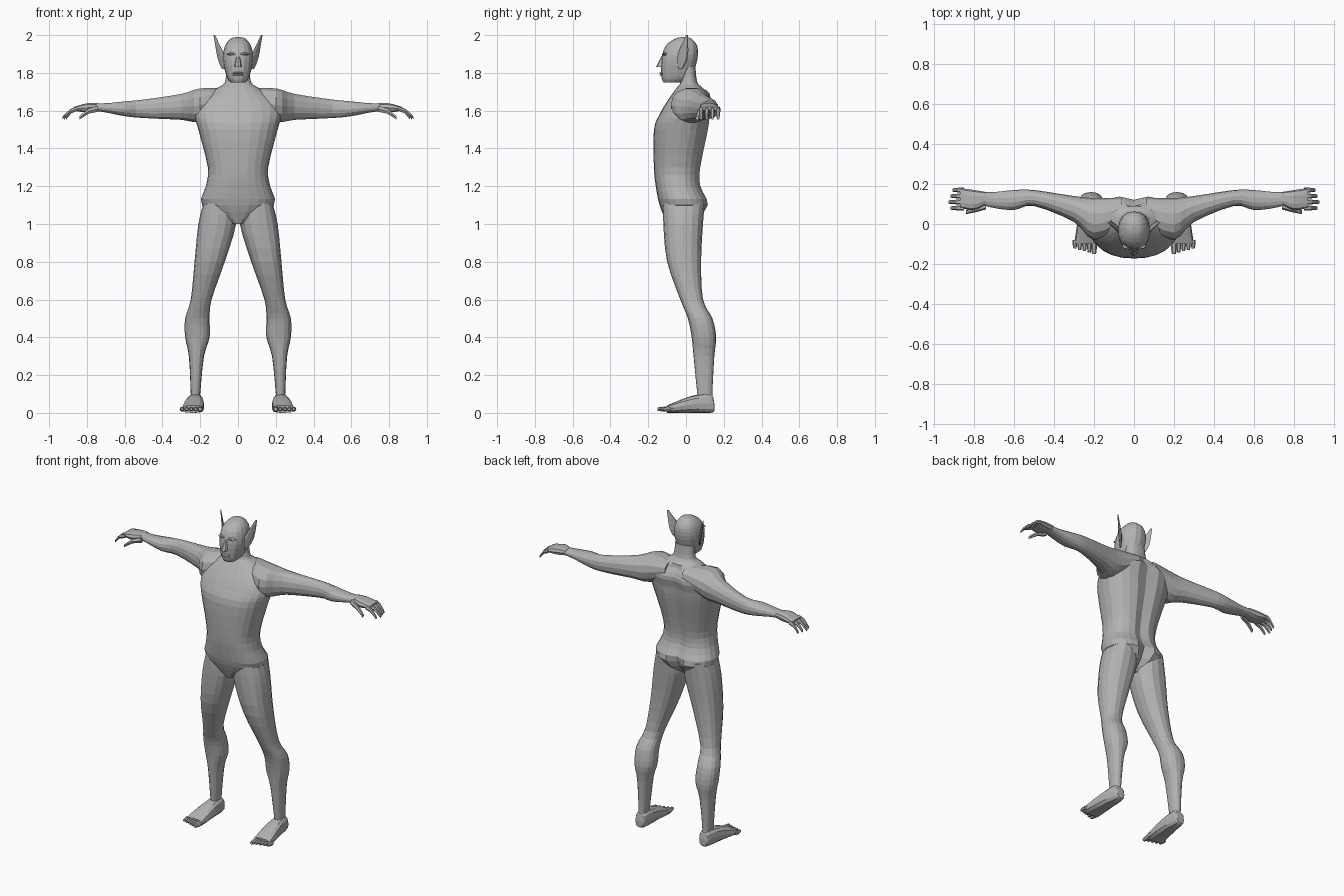
import bpy, bmesh, math
from mathutils import Matrix, Vector

cube = bpy.data.objects.get("Cube")
if cube:
    bpy.data.objects.remove(cube)

skin = bpy.data.materials.new("grey skin")
skin.use_nodes = True
GREY = (0.45, 0.45, 0.45, 1)
skin.diffuse_color = GREY
skin.node_tree.nodes["Principled BSDF"].inputs["Base Color"].default_value = GREY

# Order of (station, first width, second width) for each loft direction
AXES = {"x": (0, 1, 2), "y": (1, 0, 2), "z": (2, 0, 1)}


def finish(name, bm, mirror):
    """Turn the bmesh into a named object, mirrored across the body if asked."""
    bmesh.ops.recalc_face_normals(bm, faces=bm.faces)
    mesh = bpy.data.meshes.new(name)
    bm.to_mesh(mesh)
    bm.free()
    mesh.materials.append(skin)
    obj = bpy.data.objects.new(name, mesh)
    bpy.context.collection.objects.link(obj)
    if mirror:
        obj.modifiers.new("mirror", "MIRROR").use_mirror_merge = False


def spline(a, b, c, d, t):
    """Catmull-Rom blend between stations b and c."""
    blended = []
    for p, q, r, s in zip(a, b, c, d):
        start, end = (r - p) / 2, (s - q) / 2
        bend = 3 * (r - q) - 2 * start - end
        twist = 2 * (q - r) + start + end
        blended.append(q + t * (start + t * (bend + t * twist)))
    return blended


def cross_section(axis, station, sides, power):
    """Points of a rounded outline that fills the station's box."""
    position, u_low, u_high, v_low, v_high = station
    for k in range(sides):
        angle = math.tau * k / sides
        cu, cv = [math.copysign(abs(w) ** power, w)
                  for w in (math.cos(angle), math.sin(angle))]
        point = Vector()
        point[AXES[axis][0]] = position
        point[AXES[axis][1]] = (u_low + u_high + cu * (u_high - u_low)) / 2
        point[AXES[axis][2]] = (v_low + v_high + cv * (v_high - v_low)) / 2
        yield point


def loft(name, axis, stations, sides=12, steps=3, power=0.9, shape=None, mirror=True):
    """Skin rounded sections; each station is (position, low, high, low, high)."""
    padded = [stations[0], *stations, stations[-1]]
    rows = [spline(*four, k / steps)
            for four in zip(padded, padded[1:], padded[2:], padded[3:])
            for k in range(steps)]
    rows.append(stations[-1])
    bm = bmesh.new()
    rings = []
    for row in rows:
        points = cross_section(axis, row, sides, power)
        rings.append([bm.verts.new(shape(p) if shape else p) for p in points])
    for low, high in zip(rings, rings[1:]):
        for k in range(sides):
            bm.faces.new((low[k - 1], low[k], high[k], high[k - 1]))
    bm.faces.new(rings[0])
    bm.faces.new(rings[-1])
    finish(name, bm, mirror)


def symmetric(rows):
    """Expand (z, half width, front, back) to full stations."""
    return [(z, -half, half, front, back) for z, half, front, back in rows]


def digit(name, axis, start, end, radius):
    """Finger or toe that curls down and tapers towards its tip."""
    stations = []
    for t in (0, 0.5, 0.9, 1):
        p = Vector(start).lerp(Vector(end), t)
        p.z += (start[2] - end[2]) * (t - t * t)
        r = radius * (1 - t * t * 0.4)
        s, u, v = [p[i] for i in AXES[axis]]
        stations.append((s, u - r, u + r, v - r, v + r))
    loft(name, axis, stations, sides=6, steps=1, mirror=True)


def blob(name, centre, radii, mirror):
    """Small ellipsoid for a facial feature."""
    bm = bmesh.new()
    matrix = Matrix.Translation(centre) @ Matrix.Diagonal((*radii, 1))
    bmesh.ops.create_uvsphere(bm, u_segments=10, v_segments=6, radius=1, matrix=matrix)
    finish(name, bm, mirror)


def furrow(p):
    """Groove along the spine, deeper between the buttocks."""
    if p.y > 0 and p.z < 1.7:
        depth = 0.04 if p.z < 1.13 else 0.02
        p.y -= depth * math.exp(-(p.x / 0.03) ** 2)
    return p


def slant(p):
    """Swing the ear outward towards its back edge."""
    p.x += 0.6 * (p.y + 0.05)
    return p


# Torso and neck
loft("torso", "z", symmetric([
    (1, .03, -.1, .05), (1.1, .19, -.14, .12), (1.2, .17, -.16, .08),
    (1.3, .16, -.17, .08), (1.5, .21, -.17, .12), (1.58, .23, -.14, .13),
    (1.65, .21, -.1, .14), (1.72, .11, -.05, .09), (1.75, .07, -.03, .06),
    (1.83, .06, -.03, .05)]),
    sides=24, power=0.85, shape=furrow, mirror=False)

# Head
loft("head", "z", symmetric([
    (1.75, .04, -.12, -.01), (1.78, .06, -.13, .03), (1.87, .08, -.13, .06),
    (1.94, .07, -.11, .06), (1.98, .04, -.06, .03), (1.99, .01, -.02, 0)]),
    sides=16, mirror=False)

# Face
loft("nose", "z", symmetric([(1.83, .02, -.16, -.11), (1.89, .01, -.13, -.11)]),
     sides=8, mirror=False)
for name, z in (("upper_lip", 1.8), ("lower_lip", 1.79)):
    blob(name, (0, -.12, z), (.03, .02, .006), mirror=False)
blob("eye", (.03, -.11, 1.88), (.015, .012, .008), mirror=True)
blob("brow", (.03, -.11, 1.9), (.03, .017, .008), mirror=True)

# Pointed ears
loft("ear", "z", [
    (1.82, .06, .07, -.04, -.02), (1.88, .06, .08, -.05, .01), (2, .09, .095, 0, .01)],
    sides=8, shape=slant)

# Arms
loft("arm", "x", [
    (.06, -.01, .13, 1.62, 1.72), (.2, -.08, .13, 1.54, 1.72),
    (.3, .01, .14, 1.55, 1.69), (.5, .09, .17, 1.56, 1.66),
    (.6, .07, .17, 1.57, 1.65), (.7, .08, .16, 1.59, 1.64),
    (.78, .1, .16, 1.6, 1.64)], sides=14)

# Hands
loft("palm", "x", [
    (.74, .1, .16, 1.6, 1.64), (.8, .07, .17, 1.59, 1.64), (.87, .08, .18, 1.6, 1.62)],
    sides=10, power=0.75)
for i, name in enumerate(("index", "middle", "ring", "little")):
    y = .08 + .03 * i
    digit(name + "_finger", "x", (.85, y, 1.61), (.93 - .01 * abs(i - 1), y, 1.56), .013)
digit("thumb", "x", (.74, .09, 1.61), (.84, .06, 1.56), .017)

# Legs
loft("leg", "z", [
    (1.12, .02, .18, -.12, .1), (1, .01, .21, -.12, .09), (.8, .07, .23, -.1, .08),
    (.6, .14, .25, -.03, .09), (.5, .15, .28, .01, .14), (.4, .15, .28, .03, .16),
    (.3, .18, .26, .04, .15), (.1, .2, .25, .06, .14), (.05, .2, .25, .07, .15)],
    sides=16, power=0.85)

# Feet
loft("foot", "y", [
    (.15, .2, .25, .01, .05), (.13, .19, .26, 0, .1), (.03, .18, .28, 0, .09),
    (-.1, .18, .3, 0, .04)], power=0.75)
for i, name in enumerate(("big", "second", "third", "fourth", "small")):
    x = .2 + .024 * i
    digit(name + "_toe", "y", (x, -.08, .02), (x, .007 * i - .15, .02),
          .013 if i else .017)
